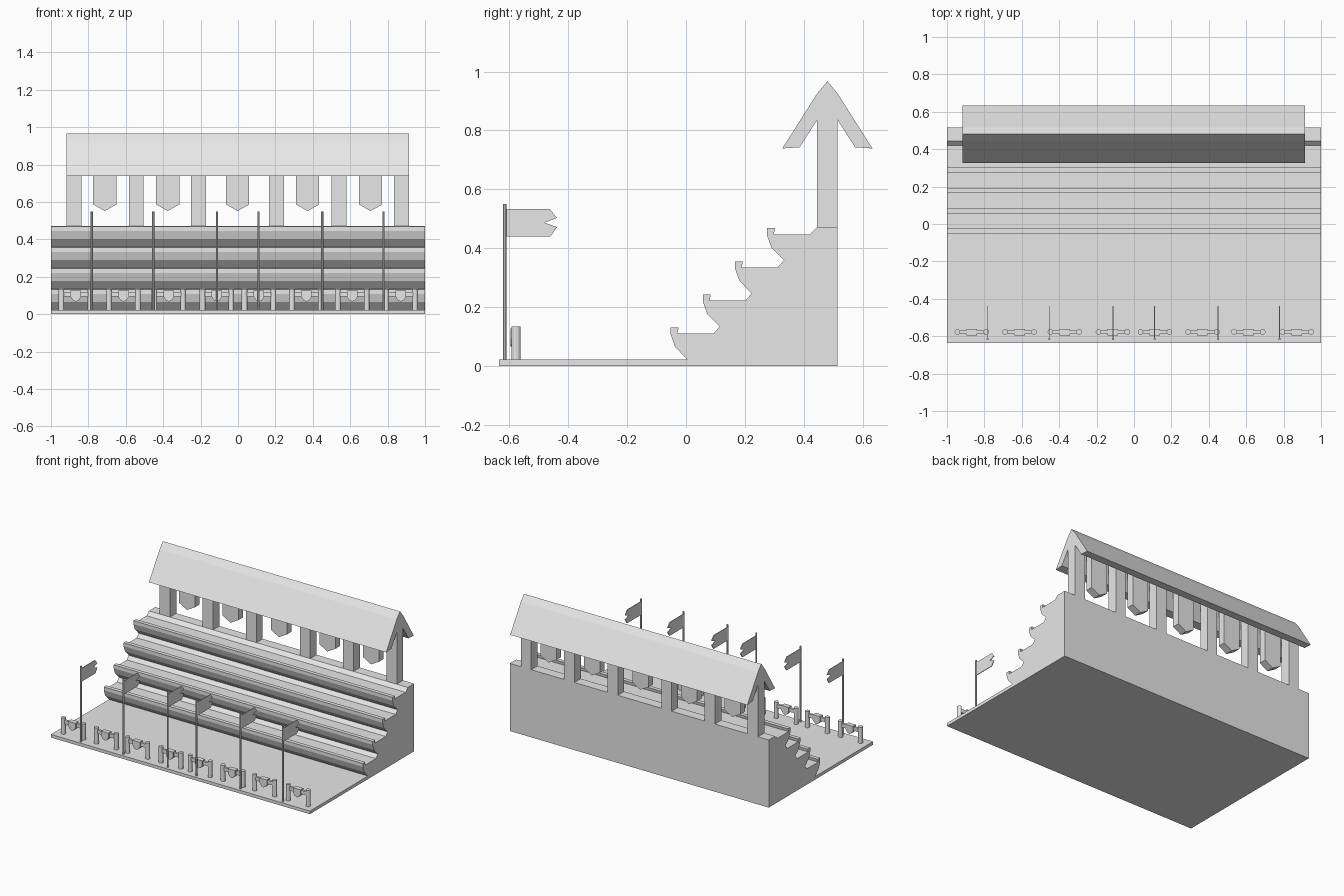
import bpy
import bmesh
from mathutils import Vector

if "Cube" in bpy.data.objects:
    bpy.data.objects.remove(bpy.data.objects["Cube"], do_unlink=True)

GREY = (0.8, 0.8, 0.8, 1.0)
stone = bpy.data.materials.new("plain grey")
stone.use_nodes = True
stone.diffuse_color = GREY
stone.node_tree.nodes["Principled BSDF"].inputs["Base Color"].default_value = GREY


def finish(name, bm):
    bmesh.ops.recalc_face_normals(bm, faces=bm.faces)
    mesh = bpy.data.meshes.new(name)
    bm.to_mesh(mesh)
    bm.free()
    mesh.materials.append(stone)
    obj = bpy.data.objects.new(name, mesh)
    bpy.context.collection.objects.link(obj)
    return obj


def prism(name, profile, axis, start, end):
    """Extrude a (y, z) profile along x, or an (x, z) profile along y."""
    bm = bmesh.new()
    if axis == "x":
        points = [(start, a, b) for a, b in profile]
        step = Vector((end - start, 0, 0))
    else:
        points = [(a, start, b) for a, b in profile]
        step = Vector((0, end - start, 0))
    face = bm.faces.new([bm.verts.new(p) for p in points])
    grown = bmesh.ops.extrude_face_region(bm, geom=[face])["geom"]
    bmesh.ops.translate(bm, vec=step, verts=[v for v in grown if isinstance(v, bmesh.types.BMVert)])
    return finish(name, bm)


def box(name, x0, x1, y0, y1, z0, z1):
    return prism(name, [(y0, z0), (y1, z0), (y1, z1), (y0, z1)], "x", x0, x1)


def cylinder(name, x, y, z0, z1, radius, sides):
    bm = bmesh.new()
    bmesh.ops.create_cone(bm, cap_ends=True, segments=sides, radius1=radius,
                          radius2=radius, depth=z1 - z0)
    bmesh.ops.translate(bm, vec=(x, y, (z0 + z1) / 2), verts=bm.verts)
    return finish(name, bm)


# Ground slab and stepped seating in one profile
BACK, TOP, FLOOR = 0.515, 0.472, 0.022
tier = [(0.005, 0.022), (-0.037, 0.065), (-0.052, 0.107), (-0.052, 0.131),
        (-0.025, 0.131), (-0.029, 0.11), (0.093, 0.11)]
profile = [(BACK, 0), (-0.635, 0), (-0.635, FLOOR)]
for i in range(4):
    profile += [(y + i * 0.109, z + i * 0.1125) for y, z in tier]
profile += [(0.445, TOP), (BACK, TOP)]
prism("seating_stand", profile, "x", -1, 1)

# Gabled roof
half = [(0.035, 0.925), (0.153, 0.739), (0.094, 0.743)]
roof = [(0.48, 0.967)] + [(0.48 + y, z) for y, z in half]
roof += [(0.48, 0.89)] + [(0.48 - y, z) for y, z in reversed(half)]
prism("roof", roof, "x", -0.917, 0.915)

# Roof posts
for i, x in enumerate((-0.877, -0.544, -0.21, 0.206, 0.541, 0.875)):
    gable = [(0.445, TOP - 0.01), (BACK, TOP - 0.01), (BACK, 0.85), (0.48, 0.905), (0.445, 0.85)]
    prism(f"roof_post_{i + 1}", gable, "x", x - 0.04, x + 0.04)

# Hanging pointed banners
for i, x in enumerate((-0.712, -0.376, -0.002, 0.372, 0.709)):
    shape = [(x - 0.062, 0.85), (x - 0.062, 0.587), (x, 0.552), (x + 0.062, 0.587), (x + 0.062, 0.85)]
    prism(f"hanging_banner_{i + 1}", shape, "y", 0.454, 0.506)

# Flag poles with swallow-tailed flags
flag = [(-0.612, 0.533), (-0.462, 0.533), (-0.438, 0.503), (-0.48, 0.487),
        (-0.438, 0.472), (-0.46, 0.44), (-0.612, 0.44)]
for i, x in enumerate((-0.782, -0.453, -0.112, 0.11, 0.45, 0.778)):
    cylinder(f"flag_pole_{i + 1}", x, -0.615, FLOOR - 0.005, 0.55, 0.006, 8)
    prism(f"flag_{i + 1}", flag, "x", x - 0.0025, x + 0.0025)

# Low barriers: two round posts, a rail and a small shield
for i, x in enumerate((-0.867, -0.612, -0.37, -0.113, 0.112, 0.366, 0.611, 0.87)):
    for side, label in ((-1, "right"), (1, "left")):
        cylinder(f"barrier_post_{i + 1}_{label}", x + side * 0.077, -0.577,
                 FLOOR - 0.005, 0.135, 0.015, 12)
    box(f"barrier_rail_{i + 1}", x - 0.075, x + 0.075, -0.585, -0.569, 0.095, 0.12)
    shield = [(x - 0.028, 0.127), (x - 0.028, 0.093), (x - 0.016, 0.075), (x, 0.067),
              (x + 0.016, 0.075), (x + 0.028, 0.093), (x + 0.028, 0.127)]
    prism(f"barrier_shield_{i + 1}", shield, "y", -0.595, -0.562)
